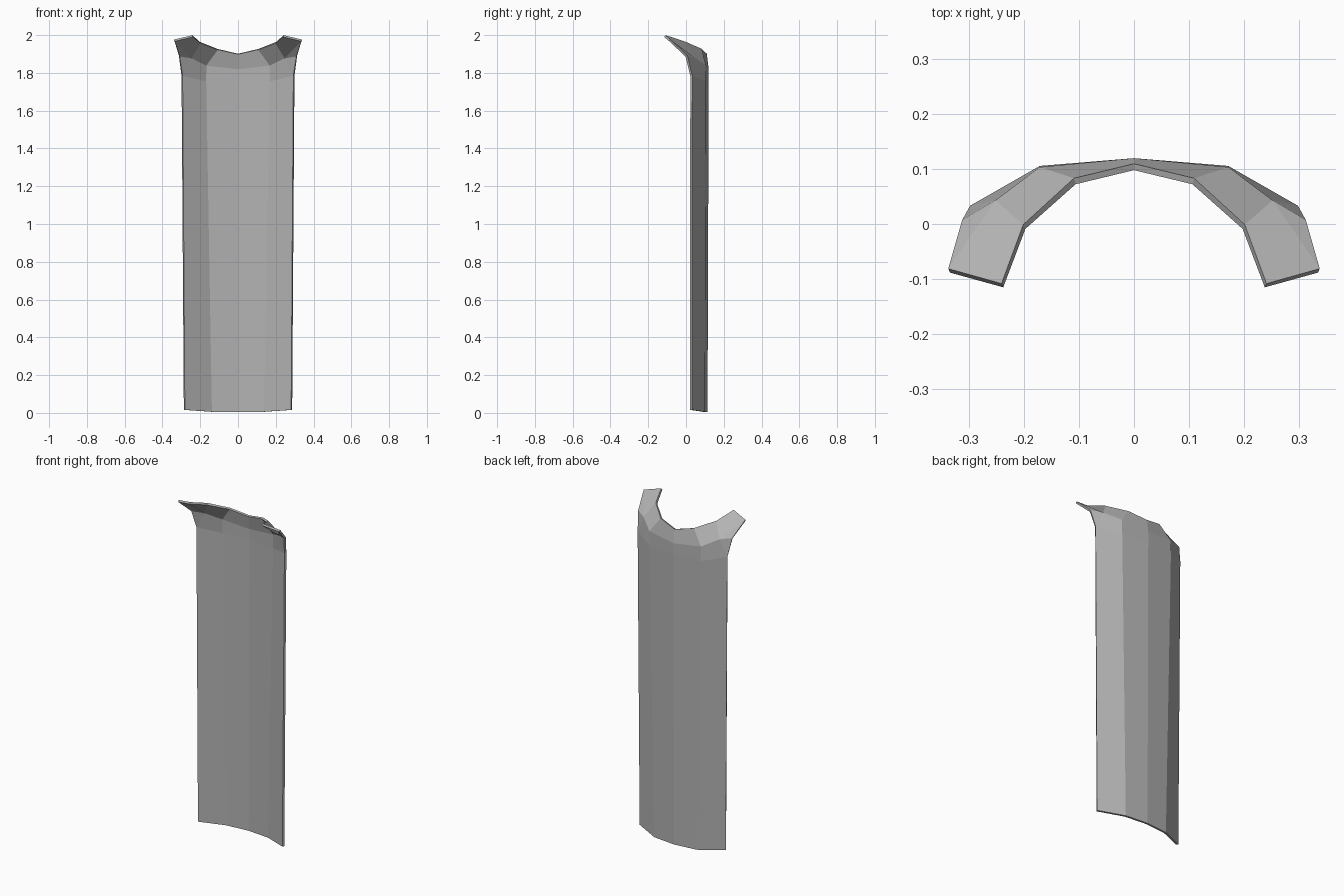
import bpy

cube = bpy.data.objects.get("Cube")
if cube:
    bpy.data.objects.remove(cube, do_unlink=True)

# Grey cloth
cloth = bpy.data.materials.new("grey_cloth")
cloth.use_nodes = True
grey = (0.45, 0.45, 0.45, 1)
cloth.diffuse_color = grey
cloth.node_tree.nodes["Principled BSDF"].inputs["Base Color"].default_value = grey

# Left half of the cape, row by row from the centre line outwards
hem = [(0, .108, .005), (.14, .094, .006), (.284, .026, .016)]
back = [(0, .114, 1.755), (.17, .1, 1.755), (.296, .028, 1.785)]
yoke = [(0, .114, 1.82), (.17, .098, 1.84), (.25, .038, 1.88), (.311, .002, 1.89)]
neck = [(0, .104, 1.9), (.108, .078, 1.925), (.2, -.005, 1.96), (.24, -.112, 1.995)]
tip = [(.337, -.085, 1.972)]

rows = dict(h=hem, b=back, y=yoke, n=neck, t=tip)
verts, index = [], {}
for key, row in rows.items():
    for i, point in enumerate(row):
        index[key + str(i)] = len(verts)
        verts.append(point)

panels = ["h0 b0 b1 h1", "h1 b1 b2 h2",                  # long back sheet
          "b0 y0 y1 b1", "b1 y1 y2 b2", "b2 y2 y3",      # bend over the shoulders
          "y0 n0 n1 y1", "y1 n1 n2 y2",                  # collar slope
          "y2 n2 n3 t0", "y2 t0 y3"]                     # shoulder straps
faces = [[index[name] for name in panel.split()] for panel in panels]

mesh = bpy.data.meshes.new("cape")
mesh.from_pydata(verts, [], faces)
mesh.flip_normals()
mesh.materials.append(cloth)
cape = bpy.data.objects.new("cape", mesh)
bpy.context.collection.objects.link(cape)

# Mirror to the right side and give the cloth its thickness
mirror = cape.modifiers.new("mirror", 'MIRROR')
mirror.use_clip = True
thickness = cape.modifiers.new("thickness", 'SOLIDIFY')
thickness.thickness = 0.012
thickness.offset = 0
thickness.use_even_offset = True
